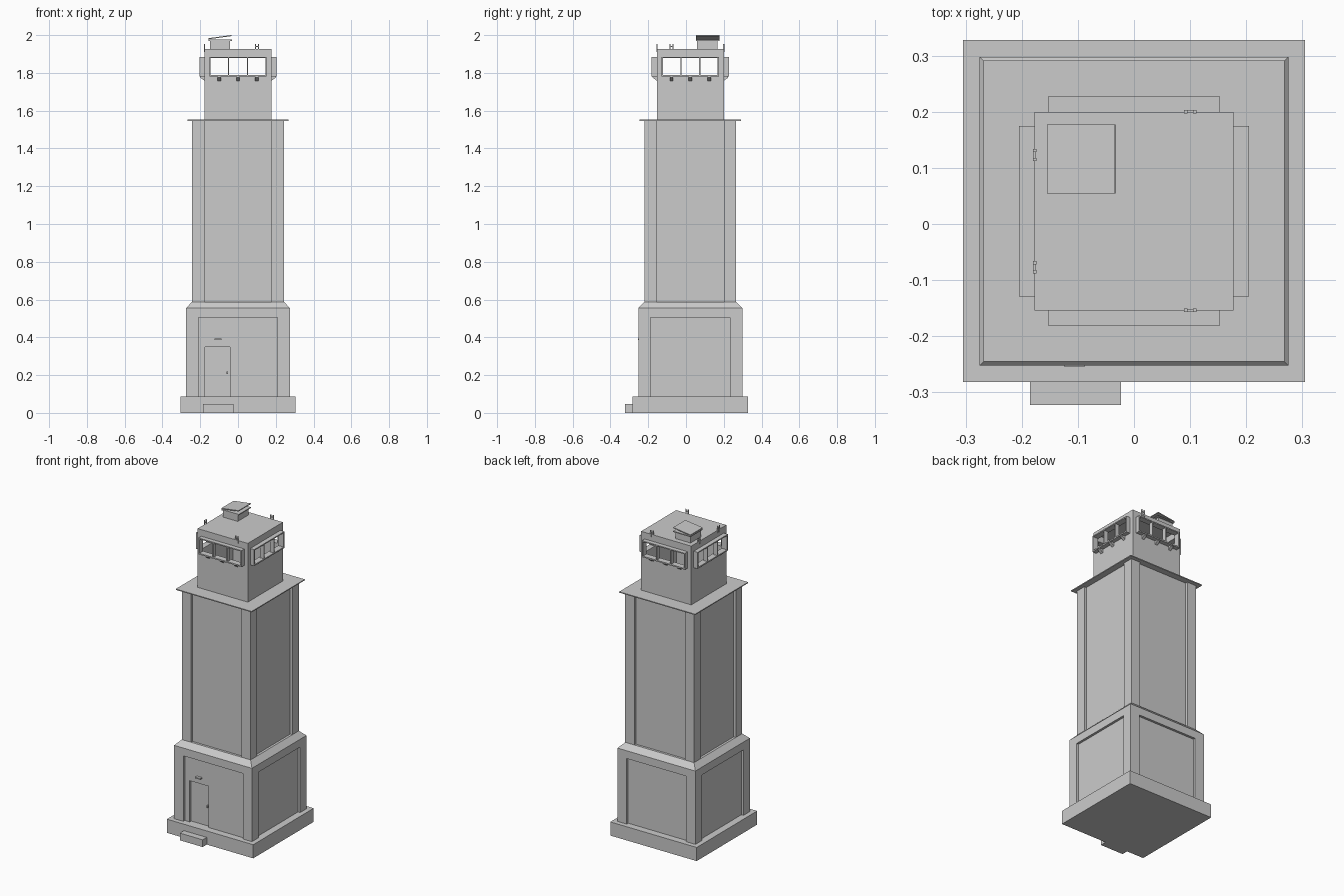
import bpy, bmesh, math
from mathutils import Matrix, Vector

if "Cube" in bpy.data.objects:
    bpy.data.objects.remove(bpy.data.objects["Cube"])

CY = 0.023  # tower axis in y
AXIS = Matrix.Translation((0, CY, 0))


def make(name, bm, mat=AXIS):
    bm.transform(mat)
    bmesh.ops.recalc_face_normals(bm, faces=bm.faces)
    me = bpy.data.meshes.new(name)
    bm.to_mesh(me)
    bm.free()
    ob = bpy.data.objects.new(name, me)
    bpy.context.collection.objects.link(ob)
    return ob


def loft(name, rings, mat=AXIS):
    """Closed solid through matching rings of points."""
    bm = bmesh.new()
    vs = [[bm.verts.new(p) for p in r] for r in rings]
    n = len(rings[0])
    for a, b in zip(vs, vs[1:]):
        for i in range(n):
            bm.faces.new((a[i], a[(i + 1) % n], b[(i + 1) % n], b[i]))
    bm.faces.new(vs[0])
    bm.faces.new(vs[-1])
    return make(name, bm, mat)


def square(h, z):
    return [(-h, -h, z), (h, -h, z), (h, h, z), (-h, h, z)]


def box(name, x0, x1, y0, y1, z0, z1, mat=AXIS):
    return loft(name, [[(x0, y0, z), (x1, y0, z), (x1, y1, z), (x0, y1, z)]
                       for z in (z0, z1)], mat)


def panelled(name, h, p, d, z0, z1):
    """Square column with a recessed panel of half width p on each side."""
    side = [(-h, -h), (-p, -h), (-p, d - h), (p, d - h), (p, -h)]
    plan = []
    for k in range(4):
        r = Matrix.Rotation(k * math.pi / 2, 2)
        plan += [r @ Vector(q) for q in side]
    return loft(name, [[(q.x, q.y, z) for q in plan] for z in (z0, z1)])


def cut(ob, cutter):
    m = ob.modifiers.new("cut", 'BOOLEAN')
    m.operation, m.solver, m.object = 'DIFFERENCE', 'EXACT', cutter
    bpy.context.view_layer.objects.active = ob
    bpy.ops.object.modifier_apply(modifier=m.name)
    bpy.data.objects.remove(cutter)


# Plinth and door step
loft("plinth", [square(0.305, 0), square(0.305, 0.087)])
box("door_step", -0.185, -0.023, -0.346, -0.30, 0, 0.046)

# Base storey with recessed panels, door opening and sloped top
base = panelled("base", 0.275, 0.21, 0.015, 0.087, 0.505)
cut(base, box("door_cutter", -0.175, -0.043, -0.30, -0.245, 0.08, 0.35))
loft("base_top", [square(0.275, 0.505), square(0.275, 0.555), square(0.243, 0.588)])
box("door_lamp", -0.124, -0.088, -0.278, -0.258, 0.386, 0.394)
box("door_handle", -0.06, -0.054, -0.254, -0.243, 0.205, 0.22)

# Shaft and ledge
panelled("shaft", 0.243, 0.178, 0.015, 0.588, 1.546)
loft("ledge", [square(0.268, 1.546), square(0.268, 1.552)])

# Hollow cabin with an opening on every side
cabin = loft("cabin", [square(0.177, 1.552), square(0.177, 1.927)])
cut(cabin, loft("room_cutter", [square(0.167, 1.57), square(0.167, 1.917)]))
for a in (0, math.pi / 2):
    cut(cabin, box("window_cutter", -0.145, 0.145, -0.3, 0.3, 1.788, 1.878,
                   AXIS @ Matrix.Rotation(a, 4, 'Z')))

# Projecting window bays
for k in range(4):
    m = AXIS @ Matrix.Rotation(k * math.pi / 2, 4, 'Z')
    frame = box("window_bay", -0.152, 0.152, -0.205, -0.177, 1.78, 1.885, m)
    cut(frame, box("bay_cutter", -0.145, 0.145, -0.3, -0.1, 1.788, 1.878, m))
    for x in (-0.05, 0.05):
        box("mullion", x - 0.003, x + 0.003, -0.204, -0.177, 1.786, 1.88, m)
    for x in (-0.1, 0, 0.1):
        loft("bay_bracket", [[(x + s, -0.2, 1.782), (x + s, -0.2, 1.775),
                              (x + s, -0.177, 1.758), (x + s, -0.177, 1.782)]
                             for s in (-0.009, 0.009)], m)

# Roof hatch with tilted lid
box("hatch_box", -0.149, -0.043, 0.036, 0.144, 1.92, 1.972)
lid = [(-0.155, 1.978), (-0.033, 1.995), (-0.034, 2.0), (-0.155, 1.984)]
box("hatch_rim", -0.155, -0.033, 0.031, 0.154, 1.970, 1.976)
loft("hatch_lid", [[(x, y, z) for x, z in lid] for y in (0.031, 0.154)])

# Small clamps on the roof edge
for a, t in ((0, 0.1), (math.pi, -0.1), (-math.pi / 2, 0.1), (-math.pi / 2, -0.1)):
    m = AXIS @ Matrix.Rotation(a, 4, 'Z')
    for s in (-0.008, 0.008):
        box("clamp_post", t + s - 0.003, t + s + 0.003, -0.180, -0.174, 1.91, 1.953, m)
    box("clamp_bar", t - 0.006, t + 0.006, -0.179, -0.175, 1.936, 1.942, m)
